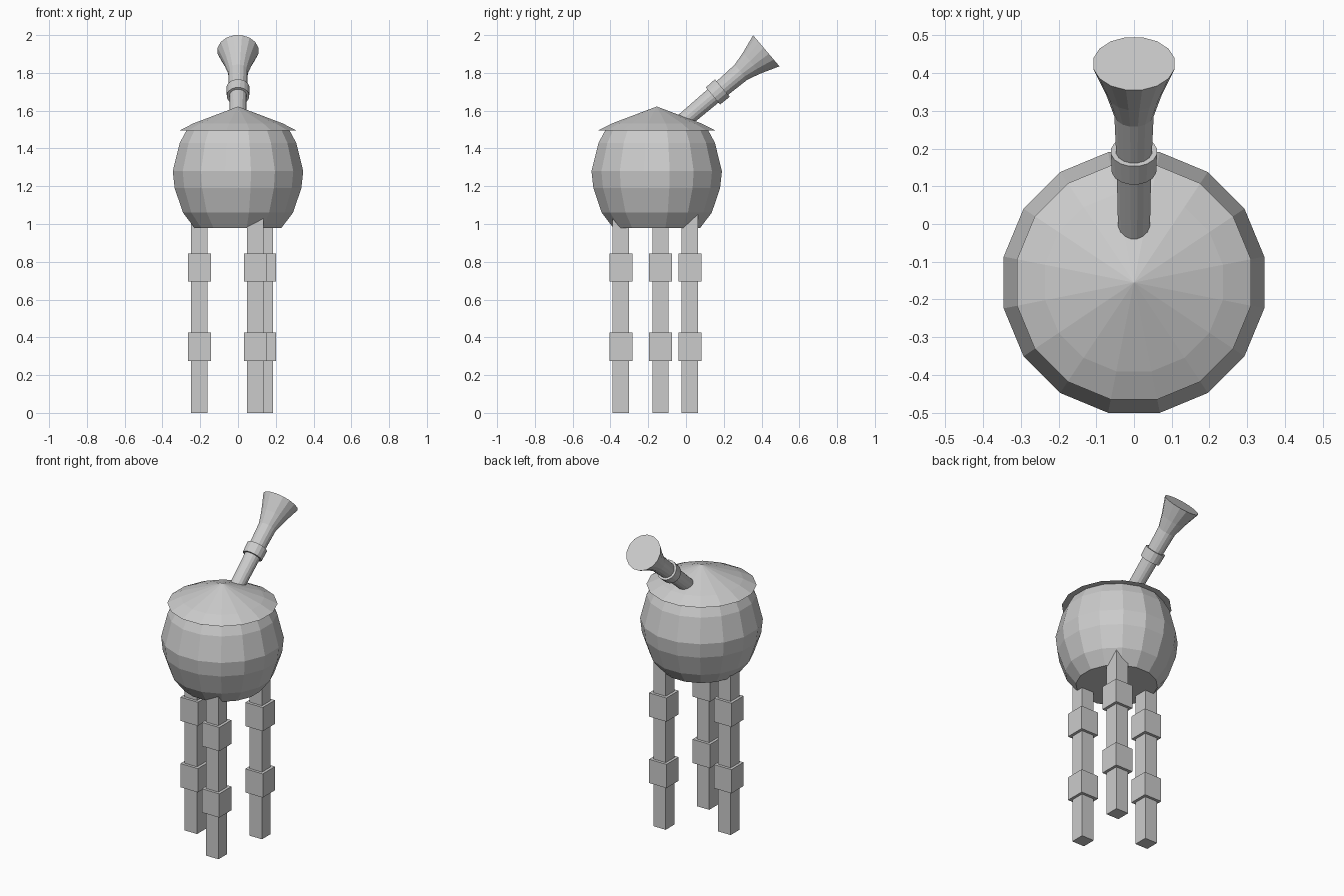
import bpy, bmesh, math
from mathutils import Matrix, Vector

old = bpy.data.objects.get("Cube")
if old:
    bpy.data.objects.remove(old, do_unlink=True)

grey = bpy.data.materials.new("plain grey")
grey.use_nodes = True
COLOUR = (0.6, 0.6, 0.6, 1)
grey.diffuse_color = COLOUR
grey.node_tree.nodes["Principled BSDF"].inputs["Base Color"].default_value = COLOUR

SIDES = 16
CENTRE_Y = -0.155


def finish(name, bm, matrix):
    bmesh.ops.recalc_face_normals(bm, faces=bm.faces[:])
    mesh = bpy.data.meshes.new(name)
    bm.to_mesh(mesh)
    bm.free()
    mesh.materials.append(grey)
    ob = bpy.data.objects.new(name, mesh)
    ob.matrix_world = matrix
    bpy.context.collection.objects.link(ob)
    return ob


def lathe(name, profile, matrix):
    """Faceted turned shape from (radius, height) points, closed at both ends."""
    bm = bmesh.new()
    rings = []
    for r, z in profile:
        if r == 0:
            rings.append([bm.verts.new((0, 0, z))] * SIDES)
            continue
        angles = [2 * math.pi * (i + 0.5) / SIDES for i in range(SIDES)]
        rings.append([bm.verts.new((r * math.cos(a), r * math.sin(a), z)) for a in angles])
    for low, high in zip(rings, rings[1:]):
        for i in range(SIDES):
            j = (i + 1) % SIDES
            bm.faces.new(list(dict.fromkeys((low[i], low[j], high[j], high[i]))))
    for ring, (r, z) in ((rings[0], profile[0]), (rings[-1], profile[-1])):
        if r > 0:
            bm.faces.new(ring)
    return finish(name, bm, matrix)


def box(name, x, y, width, z0, z1):
    bm = bmesh.new()
    bmesh.ops.create_cube(bm, size=1)
    bmesh.ops.scale(bm, vec=(width, width, z1 - z0), verts=bm.verts)
    return finish(name, bm, Matrix.Translation((x, y, (z0 + z1) / 2)))


# Round body and its overhanging conical lid
base = Matrix.Translation((0, CENTRE_Y, 0))
lathe("body", [(0.235, 0.98), (0.297, 1.06), (0.342, 1.19), (0.352, 1.28),
               (0.314, 1.43), (0.27, 1.51)], base)
lathe("lid", [(0.316, 1.495), (0.24, 1.533), (0, 1.622)], base)

# Leaning pipe with a collar and a flared mouth, measured back from the mouth
axis = Vector((0, 0.763, 0.647)).normalized()
pipe = Matrix.Translation((0, 0.425, 1.917)) @ axis.to_track_quat("Z", "Y").to_matrix().to_4x4()
lathe("pipe", [(0.042, -0.63), (0.047, -0.34), (0.053, -0.175),
               (0.074, -0.1), (0.11, 0)], pipe)
lathe("pipe_collar", [(0.06, -0.37), (0.062, -0.305)], pipe)

# Three square legs, each with two thicker blocks
legs = {"right": (-0.205, -0.135), "front_left": (0.092, -0.345), "back_left": (0.141, 0.02)}
for side, (x, y) in legs.items():
    box(side + "_leg", x, y, 0.087, 0, 1.12)
    box(side + "_upper_block", x, y, 0.122, 0.695, 0.845)
    box(side + "_lower_block", x, y, 0.122, 0.275, 0.425)
